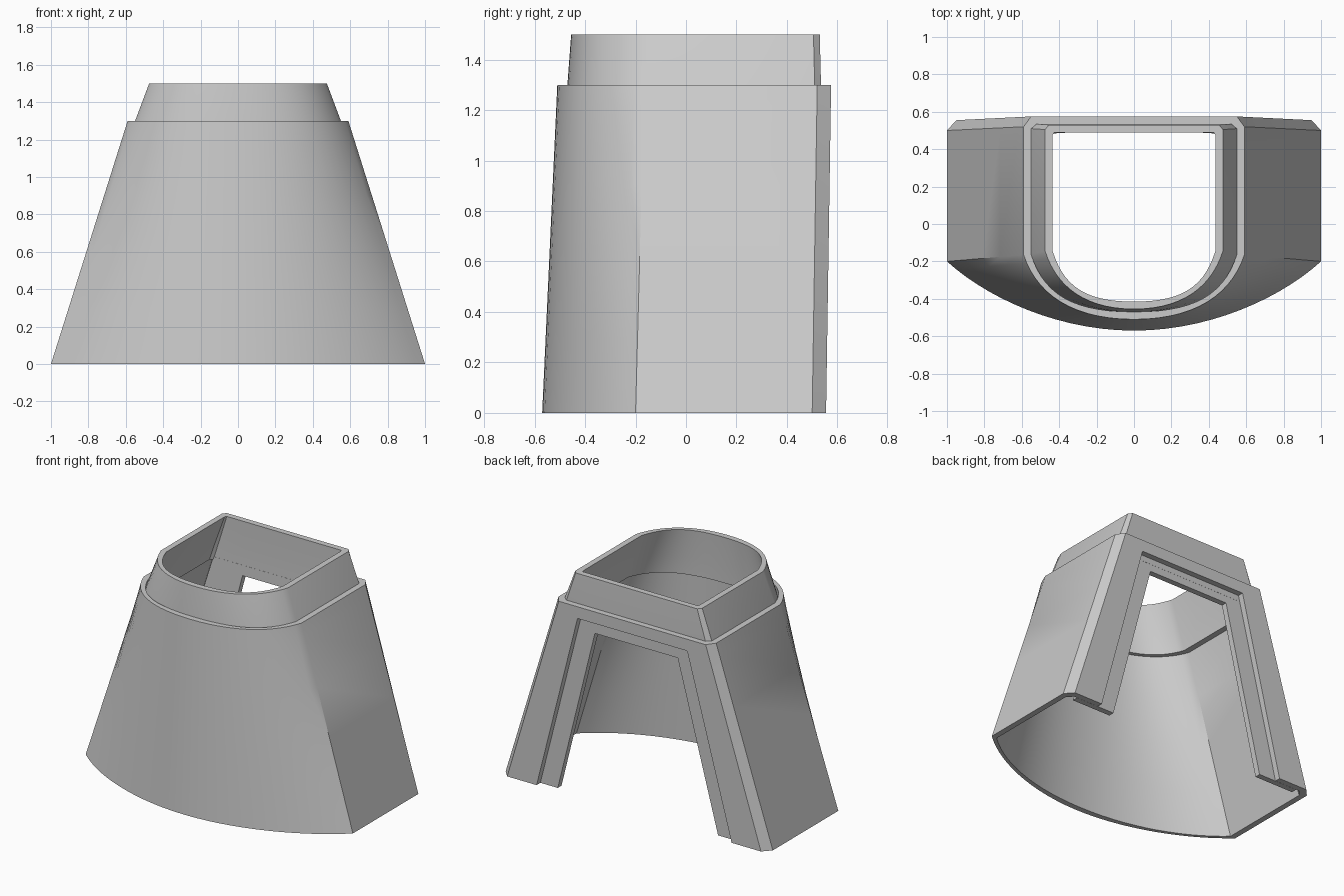
import bpy
import bmesh
from mathutils import Vector
from math import radians

cube = bpy.data.objects.get("Cube")
if cube:
    bpy.data.objects.remove(cube)

grey = bpy.data.materials.new("plain_grey")
grey.use_nodes = True
colour = (0.6, 0.6, 0.6, 1)
grey.diffuse_color = colour
grey.node_tree.nodes["Principled BSDF"].inputs["Base Color"].default_value = colour

WALL = 0.04
CURVE_STEPS = 14


def mix(a, b, t):
    return [p + (q - p) * t for p, q in zip(a, b)]


def section(s, z, gap, inset=0):
    """D-shaped outline: flat back, chamfered corners, straight sides, bowed front."""
    w, side_y, front_y, corner_y, chamfer, back_y, pull_x, pull_y, flat = s
    w, front_y, back_y, corner_y = w - inset, front_y + inset, back_y - inset, corner_y - inset * 0.7
    chamfer = chamfer - inset * 0.3
    p0, p1 = Vector((w, side_y)), Vector((w - pull_x, side_y - pull_y))
    p2, p3 = Vector((flat, front_y)), Vector((0, front_y))
    half = [Vector((gap, back_y)), Vector((w - chamfer, back_y)), Vector((w, corner_y))]
    for i in range(CURVE_STEPS + 1):
        t = i / CURVE_STEPS
        u = 1 - t
        half.append(p0 * u**3 + p1 * 3 * u * u * t + p2 * 3 * u * t * t + p3 * t**3)
    other = [Vector((-p.x, p.y)) for p in reversed(half[:-1])]
    return [(p.x, p.y, z) for p in half + other]


def finish(name, bm):
    bmesh.ops.recalc_face_normals(bm, faces=bm.faces)
    mesh = bpy.data.meshes.new(name)
    bm.to_mesh(mesh)
    bm.free()
    mesh.materials.append(grey)
    obj = bpy.data.objects.new(name, mesh)
    bpy.context.collection.objects.link(obj)
    bpy.ops.object.select_all(action="DESELECT")
    obj.select_set(True)
    bpy.context.view_layer.objects.active = obj
    bpy.ops.object.shade_smooth_by_angle(angle=radians(28))


def shell(name, rings, closed_from):
    """Hollow wall through (section, z, gap) rings; the back is open below ring closed_from."""
    bm = bmesh.new()
    outer = [[bm.verts.new(p) for p in section(*r)] for r in rings]
    inner = [[bm.verts.new(p) for p in section(*r, WALL)] for r in rings]
    n, last = len(outer[0]), len(rings) - 1
    for k in range(last):
        closed = k >= closed_from
        for i in range(n if closed else n - 1):
            j = (i + 1) % n
            for wall in (outer, inner):
                bm.faces.new((wall[k][i], wall[k][j], wall[k + 1][j], wall[k + 1][i]))
        if not closed:
            for i in (0, n - 1):
                bm.faces.new((outer[k][i], outer[k + 1][i], inner[k + 1][i], inner[k][i]))
    # Rims, and the underside of the lintel over the opening
    for k in (0, last):
        for i in range(n if k >= closed_from else n - 1):
            j = (i + 1) % n
            bm.faces.new((outer[k][i], outer[k][j], inner[k][j], inner[k][i]))
    if closed_from > 0:
        k = closed_from
        bm.faces.new((outer[k][-1], outer[k][0], inner[k][0], inner[k][-1]))
    finish(name, bm)


# half width, side front y, front y, corner y, chamfer, back y, curve pulls, front flat
BASE = (1.0, -0.2, -0.57, 0.5, 0.05, 0.555, 0.22, 0.2, 0.4)
SHOULDER = (0.59, -0.165, -0.51, 0.52, 0.04, 0.575, 0.07, 0.21, 0.33)
COLLAR_LOW = (0.55, -0.16, -0.47, 0.51, 0.03, 0.535, 0.065, 0.19, 0.3)
COLLAR_TOP = (0.475, -0.145, -0.455, 0.505, 0.02, 0.53, 0.06, 0.19, 0.26)
COLLAR_HEM = (0.588, -0.163, -0.475, 0.505, 0.03, 0.533, 0.07, 0.19, 0.32)

# Flared outer skirt with a tapered opening at the back
heights = [0, 0.3, 0.6, 0.9, 1.22, 1.3]
rings = [(mix(BASE, SHOULDER, z / 1.3), z, 0.73 - 0.262 * z) for z in heights]
shell("outer_skirt", rings, 4)

# Collar rising from inside the skirt
shell("collar", [(COLLAR_HEM, 1.18, 0.3), (COLLAR_LOW, 1.3, 0.3), (COLLAR_TOP, 1.5, 0.3)], 0)

# Inner frame lining the back opening: two legs and a lintel
bm = bmesh.new()
top, head = 1.2, 1.13
outline = [(0.9, 0), (0.6, 0), (0.31, head), (0.53, top)]


def frame_pair(x, z):
    y = 0.514 + 0.0154 * z
    return bm.verts.new((x, y, z)), bm.verts.new((x, y - WALL, z))


right = [frame_pair(x, z) for x, z in outline]
left = [frame_pair(-x, z) for x, z in outline]
for loop in (right, left, [right[2], right[3], left[3], left[2]]):
    for s in (0, 1):
        bm.faces.new([p[s] for p in loop])
edges = [(leg[a], leg[b]) for leg in (right, left) for a, b in ((0, 1), (1, 2), (3, 0))]
for a, b in edges + [(right[2], left[2]), (right[3], left[3])]:
    bm.faces.new((a[0], b[0], b[1], a[1]))
finish("back_inner_frame", bm)
